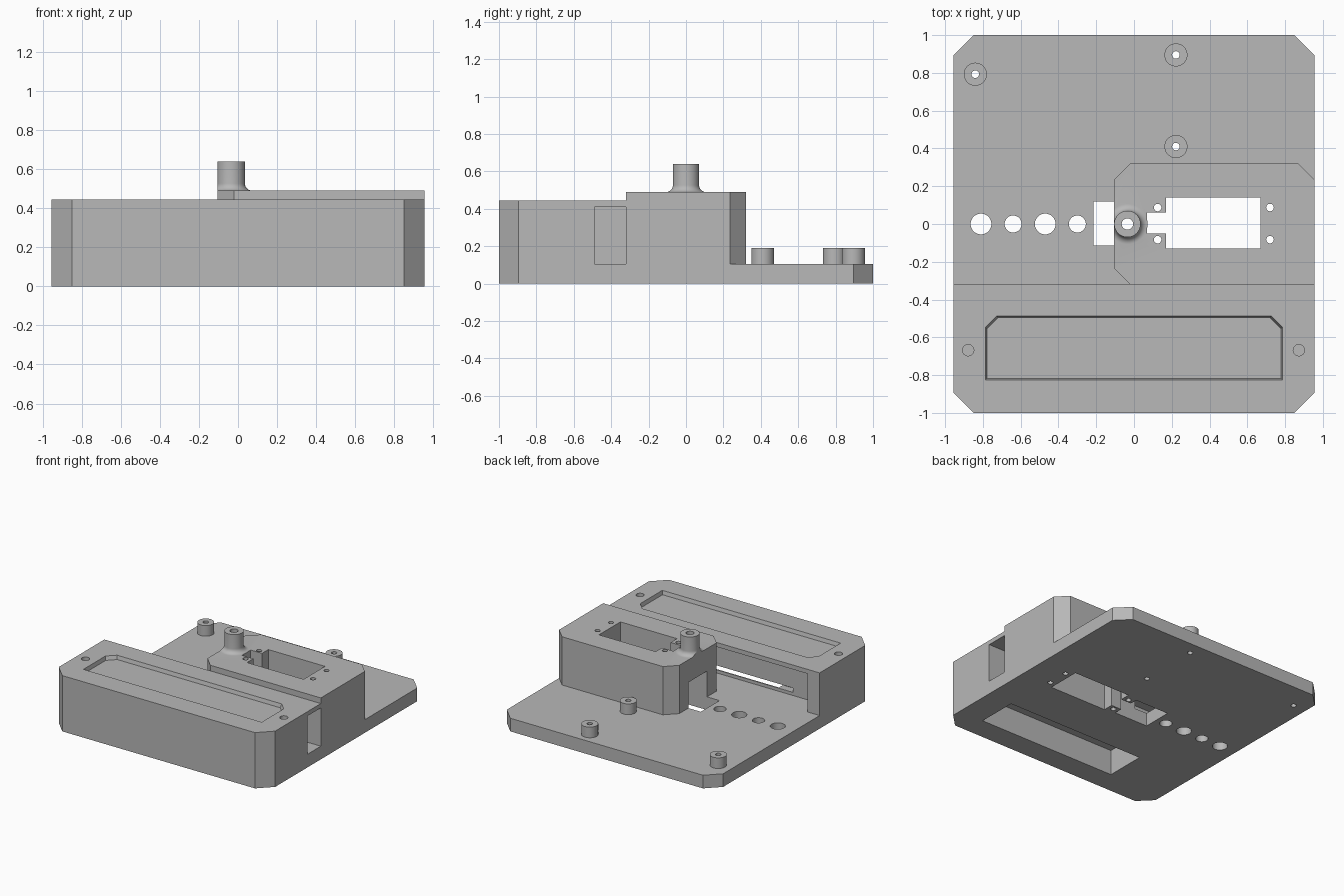
import bpy, bmesh, math

cube = bpy.data.objects.get("Cube")
if cube:
    bpy.data.objects.remove(cube, do_unlink=True)

grey = bpy.data.materials.new("plain grey")
grey.use_nodes = True
colour = (0.48, 0.48, 0.48, 1)
grey.diffuse_color = colour
grey.node_tree.nodes["Principled BSDF"].inputs["Base Color"].default_value = colour


def prism(name, outline, z0, z1, inset=0):
    """Extrude a counter-clockwise outline; inset narrows the bottom ring."""
    bm = bmesh.new()
    cx = sum(p[0] for p in outline) / len(outline)
    cy = sum(p[1] for p in outline) / len(outline)
    low = [bm.verts.new((x - math.copysign(inset, x - cx), y - math.copysign(inset, y - cy), z0))
           for x, y in outline]
    top = [bm.verts.new((x, y, z1)) for x, y in outline]
    bm.faces.new(low[::-1])
    bm.faces.new(top)
    n = len(outline)
    for i in range(n):
        j = (i + 1) % n
        bm.faces.new((low[i], low[j], top[j], top[i]))
    return finish(name, bm)


def finish(name, bm):
    bmesh.ops.recalc_face_normals(bm, faces=bm.faces)
    mesh = bpy.data.meshes.new(name)
    bm.to_mesh(mesh)
    bm.free()
    mesh.materials.append(grey)
    obj = bpy.data.objects.new(name, mesh)
    bpy.context.collection.objects.link(obj)
    return obj


def rect(x0, x1, y0, y1, corners=(0, 0, 0, 0)):
    """Rectangle with chamfers: front left, front right, back right, back left."""
    a, b, c, d = corners
    pts = [(x0, y0 + a), (x0 + a, y0), (x1 - b, y0), (x1, y0 + b),
           (x1, y1 - c), (x1 - c, y1), (x0 + d, y1), (x0, y1 - d)]
    return list(dict.fromkeys(pts))


def circle(x, y, r, n=40):
    return [(x + r * math.cos(math.tau * i / n), y + r * math.sin(math.tau * i / n)) for i in range(n)]


def combine(target, tool, operation):
    mod = target.modifiers.new("combine", 'BOOLEAN')
    mod.operation, mod.solver, mod.object = operation, 'EXACT', tool
    bpy.ops.object.select_all(action='DESELECT')
    bpy.context.view_layer.objects.active = target
    target.select_set(True)
    bpy.ops.object.modifier_apply(modifier=mod.name)
    bpy.data.objects.remove(tool, do_unlink=True)


def cut(target, outline, z0, z1, inset=0):
    combine(target, prism("cutter", outline, z0, z1, inset), 'DIFFERENCE')


def smooth(obj):
    bpy.ops.object.select_all(action='DESELECT')
    bpy.context.view_layer.objects.active = obj
    obj.select_set(True)
    bpy.ops.object.shade_smooth_by_angle(angle=math.radians(30))


# Body: base plate, front housing and raised motor housing
W, C = 0.955, 0.105
body = prism("body", rect(-W, W, -1, 1, (C, C, C, C)), 0, 0.105)
combine(body, prism("front_housing", rect(-W, W, -1, -0.32, (C, C, 0, 0)), 0, 0.445), 'UNION')
combine(body, prism("motor_housing", rect(-C, W, -0.32, 0.32, (0.085, 0, 0.085, 0.085)), 0, 0.49), 'UNION')

# Cable channel behind the front housing, open at the right and the rear
cut(body, rect(-0.85, 1.1, -0.49, -0.32), 0.105, 0.41)

# Display recess on top, pocket below and slot into the channel
cut(body, rect(-0.787, 0.787, -0.825, -0.487, (0, 0, 0.06, 0.06)), 0.415, 0.446, 0.008)
cut(body, rect(-0.47, 0.74, -0.82, -0.5), -0.1, 0.2)
cut(body, rect(-0.6, 0.6, -0.55, -0.48), 0.13, 0.165)

# Motor opening, cable notch and tunnel with its doorway
cut(body, rect(0.17, 0.67, -0.13, 0.14), -0.1, 0.6)
cut(body, rect(0.07, 0.18, -0.05, 0.06), -0.1, 0.6)
cut(body, rect(-0.215, 0.08, -0.115, 0.12), -0.1, 0.31)

# Screw holes around the motor
for x in (0.125, 0.72):
    for y in (-0.083, 0.087):
        cut(body, circle(x, y, 0.02, 24), -0.1, 0.6)

# Row of cable holes in the base
for x, r in ((-0.81, 0.055), (-0.64, 0.045), (-0.47, 0.055), (-0.3, 0.045)):
    cut(body, circle(x, 0, r), -0.1, 0.2)

# Blind screw holes beside the display
for x in (-0.878, 0.873):
    cut(body, circle(x, -0.668, 0.03), 0.25, 0.5)

# Pivot post with a flared foot, trimmed flush with the housing side
px = -0.035
profile = [(0, 0.49), (0.107, 0.49)]
for i in range(1, 9):
    t = math.pi / 2 * i / 8
    profile.append((0.107 - 0.037 * math.sin(t), 0.527 - 0.037 * math.cos(t)))
profile += [(0.07, 0.64), (0, 0.64)]
bm = bmesh.new()
verts = [bm.verts.new((px + r, 0, z)) for r, z in profile]
edges = [bm.edges.new(pair) for pair in zip(verts, verts[1:])]
bmesh.ops.spin(bm, geom=verts + edges, cent=(px, 0, 0), axis=(0, 0, 1), angle=math.tau, steps=48)
bmesh.ops.remove_doubles(bm, verts=bm.verts, dist=0.0005)
post = finish("pivot_post", bm)
cut(post, rect(-0.3, -C, -0.3, 0.3), 0.4, 0.8)
combine(body, post, 'UNION')
cut(body, circle(px, 0, 0.03), 0.2, 0.8)

# Board standoffs with through holes
for x, y in ((-0.84, 0.793), (0.222, 0.895), (0.222, 0.41)):
    combine(body, prism("standoff", circle(x, y, 0.061), 0.09, 0.19), 'UNION')
    cut(body, circle(x, y, 0.02, 24), -0.1, 0.3)

smooth(body)
